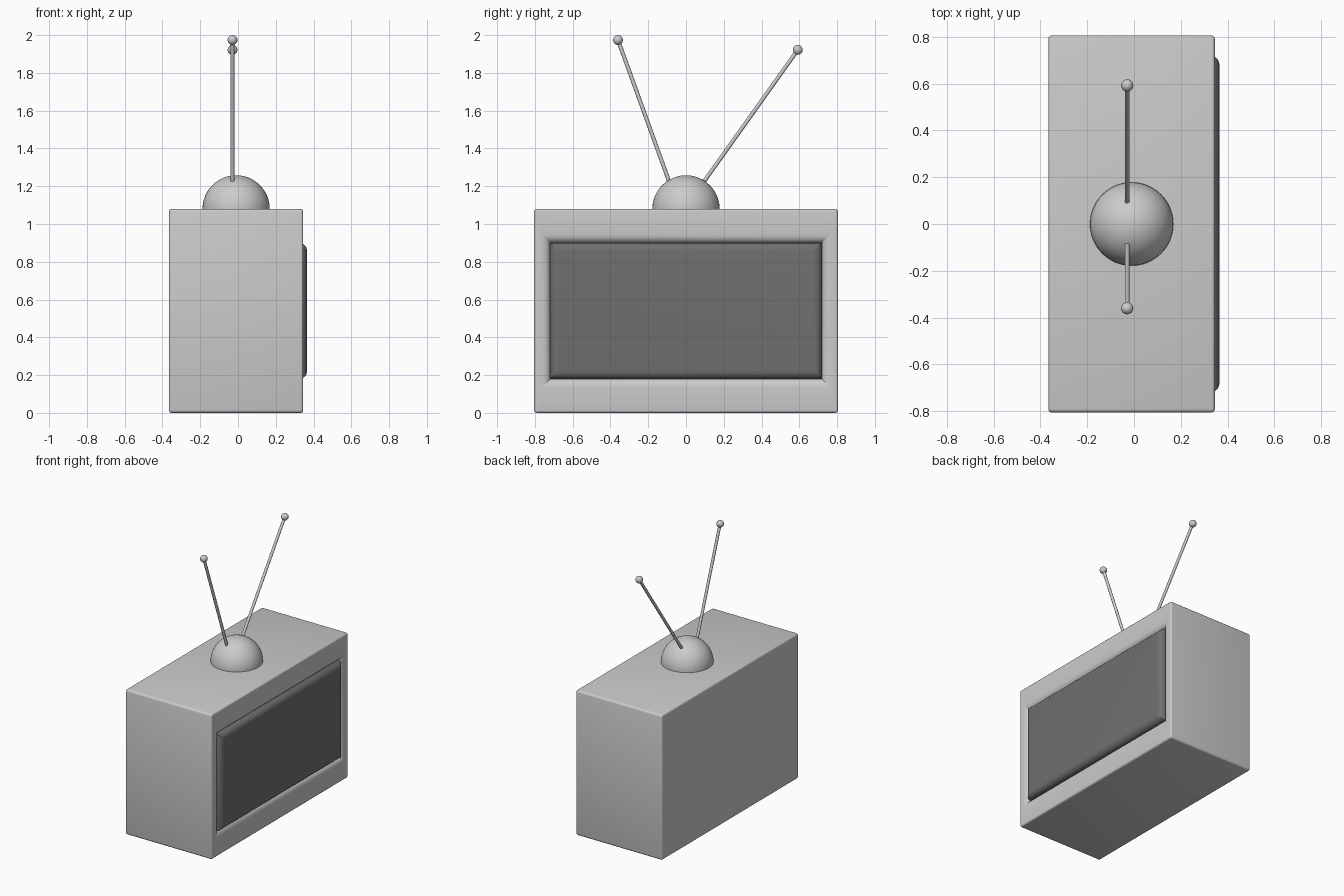
import bpy, bmesh, math
from mathutils import Vector

if "Cube" in bpy.data.objects:
    bpy.data.objects.remove(bpy.data.objects["Cube"])


def finish(obj, mat=None):
    bpy.ops.object.select_all(action='DESELECT')
    obj.select_set(True)
    bpy.context.view_layer.objects.active = obj
    bpy.ops.object.shade_smooth_by_angle(angle=math.radians(35))
    if mat:
        obj.data.materials.append(mat)
    return obj


def rect_ring(bm, x, hy, z0, z1, r, seg=3):
    """Rounded rectangle of vertices in the plane at x."""
    ring = []
    corners = [(hy - r, z1 - r), (-hy + r, z1 - r), (-hy + r, z0 + r), (hy - r, z0 + r)]
    for i, (cy, cz) in enumerate(corners):
        for k in range(seg + 1):
            a = math.pi / 2 * (i + k / seg)
            ring.append(bm.verts.new((x, cy + r * math.cos(a), cz + r * math.sin(a))))
    return ring


def loft(name, rings, mat=None):
    bm = bmesh.new()
    loops = [rect_ring(bm, *r) for r in rings]
    n = len(loops[0])
    for a, b in zip(loops, loops[1:]):
        for i in range(n):
            j = (i + 1) % n
            bm.faces.new((a[i], a[j], b[j], b[i]))
    bm.faces.new(loops[0])
    bm.faces.new(loops[-1])
    bmesh.ops.recalc_face_normals(bm, faces=bm.faces)
    mesh = bpy.data.meshes.new(name)
    bm.to_mesh(mesh)
    bm.free()
    obj = bpy.data.objects.new(name, mesh)
    bpy.context.collection.objects.link(obj)
    return finish(obj, mat)


dark = bpy.data.materials.new("dark_glass")
dark.diffuse_color = (0.16, 0.16, 0.16, 1)
dark.use_nodes = True
dark.node_tree.nodes["Principled BSDF"].inputs["Base Color"].default_value = dark.diffuse_color

BACK, FRONT, HY, TOP, B = -0.365, 0.345, 0.805, 1.08, 0.013
quarter = [math.radians(a) for a in (0, 18, 36, 54, 72, 90)]

# Cabinet: softened box whose front rolls inwards around the screen
rings = []
for a in quarter:
    d = B * (1 - math.sin(a))
    rings.append((BACK + B * (1 - math.cos(a)), HY - d, d, TOP - d, 0.015 - d))
for a in reversed(quarter):
    d = B * (1 - math.sin(a))
    rings.append((FRONT - B * (1 - math.cos(a)), HY - d, d, TOP - d, 0.015 - d))
# back ring order: flat face first, widest last; front ring order: widest first
rings = []
for side, order in ((1, quarter), (-1, quarter[::-1])):
    face = BACK if side == 1 else FRONT
    for a in order:
        d = B * (1 - math.sin(a))
        rings.append((face + side * B * (1 - math.cos(a)), HY - d, d, TOP - d, 0.015 - d))
for a in quarter:
    s = 0.045 * math.sin(a)
    rings.append((FRONT - 0.04 * (1 - math.cos(a)), 0.763 - s, 0.135 + s, 0.945 - s, 0.001))
loft("cabinet", rings)

# Screen: dark slab with rounded rim
rings = [(0.29, 0.72, 0.18, 0.90, 0.001)]
for a in quarter:
    d = 0.04 * (1 - math.cos(a))
    rings.append((0.325 + 0.04 * math.sin(a), 0.72 - d, 0.18 + d, 0.90 - d, 0.001))
loft("screen", rings, dark)

# Antenna base: half dome on the top
bm = bmesh.new()
bmesh.ops.create_uvsphere(bm, u_segments=48, v_segments=24, radius=0.178)
bmesh.ops.bisect_plane(bm, geom=bm.verts[:] + bm.edges[:] + bm.faces[:], dist=1e-5,
                       plane_co=(0, 0, -0.002), plane_no=(0, 0, -1), clear_outer=True)
bmesh.ops.holes_fill(bm, edges=[e for e in bm.edges if e.is_boundary])
mesh = bpy.data.meshes.new("antenna_base")
bm.to_mesh(mesh)
bm.free()
dome = bpy.data.objects.new("antenna_base", mesh)
dome.location = (-0.01, 0, TOP)
bpy.context.collection.objects.link(dome)
finish(dome)


# Antennas: thin rods with ball tips
def antenna(side, start, tip):
    p, q = Vector(start), Vector(tip)
    d = q - p
    bpy.ops.mesh.primitive_cylinder_add(vertices=16, radius=0.0105, depth=d.length, location=(p + q) / 2)
    rod = bpy.context.object
    rod.name = side + "_antenna_rod"
    rod.rotation_euler = d.to_track_quat('Z', 'Y').to_euler()
    finish(rod)
    bpy.ops.mesh.primitive_uv_sphere_add(segments=24, ring_count=12, radius=0.026, location=q)
    ball = bpy.context.object
    ball.name = side + "_antenna_tip"
    finish(ball)


antenna("left", (-0.029, -0.084, 1.21), (-0.029, -0.36, 1.974))
antenna("right", (-0.029, 0.085, 1.21), (-0.029, 0.592, 1.922))
